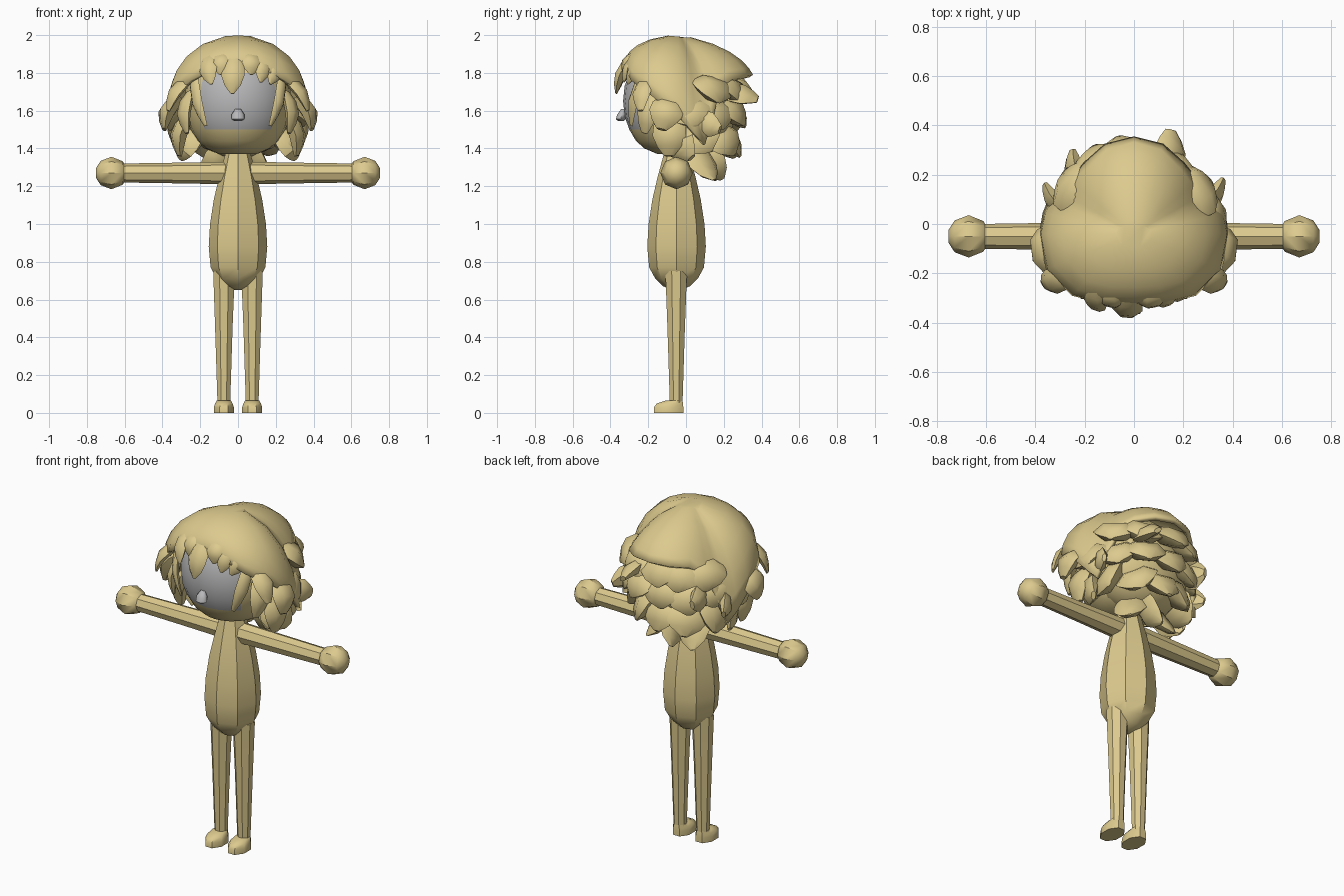
import bpy, bmesh, math, random
from mathutils import Vector

if "Cube" in bpy.data.objects:
    bpy.data.objects.remove(bpy.data.objects["Cube"])

random.seed(4)


def material(name, rgb):
    m = bpy.data.materials.new(name)
    m.diffuse_color = (*rgb, 1)
    m.use_nodes = True
    m.node_tree.nodes["Principled BSDF"].inputs["Base Color"].default_value = m.diffuse_color
    return m


TAN = material("warm tan", (0.72, 0.59, 0.27))
GREY = material("face grey", (0.48, 0.48, 0.49))
AXIS = Vector((0, -0.05, 1.62))          # middle of the head


def skin(name, rings, mat=TAN, angle=40, caps=(True, True)):
    """Bridge equal rings of points into a mesh object."""
    bm = bmesh.new()
    loops = [[bm.verts.new(p) for p in ring] for ring in rings]
    n = len(loops[0])
    for a, b in zip(loops, loops[1:]):
        for i in range(n):
            j = (i + 1) % n
            bm.faces.new((a[i], a[j], b[j], b[i]))
    if caps[0]:
        bm.faces.new(loops[0])
    if caps[1]:
        bm.faces.new(loops[-1])
    bmesh.ops.recalc_face_normals(bm, faces=bm.faces)
    me = bpy.data.meshes.new(name)
    bm.to_mesh(me)
    bm.free()
    me.materials.append(mat)
    ob = bpy.data.objects.new(name, me)
    bpy.context.collection.objects.link(ob)
    bpy.ops.object.select_all(action='DESELECT')
    ob.select_set(True)
    bpy.context.view_layer.objects.active = ob
    bpy.ops.object.shade_smooth_by_angle(angle=math.radians(angle))
    return ob


def ring(c, u, v, sides, turn=0.0):
    """Ellipse of points around c with half axes u and v."""
    c, u, v = Vector(c), Vector(u), Vector(v)
    out = []
    for i in range(sides):
        a = 2 * math.pi * (i + turn) / sides
        out.append(c + u * math.cos(a) + v * math.sin(a))
    return out


def upright(name, rows, x=0, sides=8, turn=0.0, **kw):
    """Rows are (z, y centre, x radius, y radius)."""
    return skin(name, [ring((x, y, z), (rx, 0, 0), (0, ry, 0), sides, turn)
                       for z, y, rx, ry in rows], **kw)


# Body
upright("body", [(z, -0.05, r, r) for z, r in (
    (0.65, 0.02), (0.67, 0.07), (0.71, 0.112), (0.77, 0.145), (0.88, 0.155),
    (1.0, 0.148), (1.13, 0.128), (1.25, 0.10), (1.39, 0.062))], angle=38)

for side, s in (("left", -1), ("right", 1)):
    # Legs
    skin(side + "_leg", [ring((s * x, -0.052, z), (r, 0, 0), (0, r, 0), 8, 0.5)
                         for z, x, r in ((0.75, 0.074, 0.062), (0.45, 0.075, 0.05),
                                         (0.04, 0.075, 0.036))])
    # Feet
    upright(side + "_foot", [(0, -0.092, 0.057, 0.084), (0.03, -0.092, 0.057, 0.084),
                             (0.05, -0.085, 0.05, 0.075), (0.066, -0.062, 0.04, 0.047)],
            x=s * 0.075, turn=0.5)
    # Arms
    skin(side + "_arm", [ring((s * x, -0.05, 1.27), (0, r, 0), (0, 0, r), 8)
                         for x, r in ((0.04, 0.06), (0.3, 0.055), (0.63, 0.05))])
    # Hands
    skin(side + "_hand", [ring((s * (0.67 - 0.086 * math.cos(a)), -0.05, 1.27),
                               (0, 0.086 * math.sin(a), 0),
                               (0, 0, 0.086 * math.sin(a)), 8)
                          for a in (0.25, 0.8, 1.57, 2.3, 2.85)], angle=40)

# Head with a grey face panel
head = upright("head", [(z, -0.05, r, r) for z, r in (
    (1.37, 0.10), (1.40, 0.17), (1.44, 0.215), (1.50, 0.25), (1.57, 0.275),
    (1.65, 0.283), (1.73, 0.275), (1.80, 0.25), (1.87, 0.20), (1.93, 0.10))],
    sides=24)
head.data.materials.append(GREY)
for p in head.data.polygons:
    if p.center.z > 1.5 and p.center.z < 1.79 and p.center.y < -0.2 and abs(p.center.x) < 0.2:
        p.material_index = 1

# Nose
upright("nose", [(1.545, -0.345, 0.018, 0.014), (1.555, -0.345, 0.035, 0.026),
                 (1.58, -0.34, 0.034, 0.024), (1.61, -0.33, 0.014, 0.012)],
        mat=GREY, angle=60)

# Hair cap: spokes from the crown, (angle, reach, dome floor, hem height)
HEM = [(-90, 0.285, 1.85, 1.85), (-65, 0.31, 1.82, 1.82), (-45, 0.355, 1.76, 1.76),
       (-22, 0.385, 1.68, 1.68), (0, 0.385, 1.57, 1.57), (13, 0.38, 1.48, 1.48),
       (22, 0.375, 1.42, 1.40), (30, 0.38, 1.45, 1.55), (40, 0.385, 1.56, 1.72),
       (55, 0.39, 1.68, 1.77), (72, 0.395, 1.76, 1.785), (90, 0.395, 1.79, 1.79)]
HEM += [(180 - a, r, f, z) for a, r, f, z in HEM[-2:0:-1]]


def dome(a, r, floor, t):
    """Point on a cap spoke; the back runs straighter than the front."""
    a = math.radians(a)
    q, back = t * math.pi / 2, 0.35 * max(0, math.sin(a))
    rr = r * ((1 - back) * math.sin(q) + back * t)
    zz = floor + (2.0 - floor) * ((1 - back) * math.cos(q) + back * (1 - t))
    return Vector((rr * math.cos(a), -0.04 + rr * math.sin(a), zz))


spokes = []
for a, r, floor, hem in HEM:
    end = 1.0
    while end > 0.3 and dome(a, r, floor, end).z < hem - 0.002:
        end -= 0.005
    spokes.append([dome(a, r, floor, end * t) for t in (0.12, 0.35, 0.55, 0.72, 0.87, 1.0)])
cap = skin("hair_cap", list(zip(*spokes)), caps=(True, False))
thick = cap.modifiers.new("thickness", 'SOLIDIFY')
thick.thickness = 0.025
thick.offset = -1

# Hair mass behind the head
upright("back_hair_core", [(1.60 + 0.25 * math.sin(a), 0.04, 0.30 * math.cos(a), 0.23 * math.cos(a))
                           for a in (-1.3, -0.9, -0.45, 0, 0.45, 0.9, 1.3)], sides=14)


def lock(name, root, tip, width, bulge=0.03, flat=0.5, blunt=0.15):
    """Tapered, flattened strand bulging away from the head."""
    root, tip = Vector(root), Vector(tip)
    along = (tip - root).normalized()
    out = (root + tip) / 2 - AXIS
    out = (out - along * out.dot(along)).normalized()
    across = along.cross(out)
    rings = []
    for t, k in ((0, 0.6), (0.25, 0.95), (0.55, 1), (0.8, 0.7), (1, blunt)):
        c = root.lerp(tip, t) + out * bulge * math.sin(math.pi * t)
        rings.append(ring(c, across * width * k, out * width * k * flat, 6))
    return skin(name, rings)


# Fringe over the forehead
for i, (x0, y0, z0, x1, y1, z1, w) in enumerate((
        (-0.02, -0.28, 1.89, -0.03, -0.37, 1.69, 0.062),
        (-0.16, -0.25, 1.89, -0.14, -0.35, 1.74, 0.05),
        (0.07, -0.26, 1.90, 0.07, -0.33, 1.79, 0.055),
        (0.13, -0.25, 1.89, 0.12, -0.33, 1.75, 0.045),
        (-0.09, -0.26, 1.90, -0.09, -0.33, 1.79, 0.05),
        (0.20, -0.22, 1.86, 0.17, -0.31, 1.74, 0.045))):
    lock(f"fringe_{i}", (x0, y0, z0), (x1, y1, z1), w, bulge=0.02)

# Strands framing the face and cheeks
for side, s in (("left", -1), ("right", 1)):
    for i, (x0, y0, z0, x1, y1, z1, w) in enumerate((
            (0.23, -0.22, 1.80, 0.17, -0.29, 1.52, 0.036),
            (0.25, -0.20, 1.77, 0.37, -0.24, 1.60, 0.055),
            (0.25, -0.16, 1.70, 0.27, -0.22, 1.48, 0.06),
            (0.31, -0.08, 1.66, 0.39, -0.13, 1.50, 0.09),
            (0.26, -0.08, 1.58, 0.31, -0.09, 1.36, 0.09),
            (0.21, -0.04, 1.48, 0.31, 0.03, 1.35, 0.09))):
        lock(f"{side}_strand_{i}", (s * x0, y0, z0), (s * x1, y1, z1), w, blunt=0.3)

# Broad stacked tufts round the back: (angles, root reach/height, tip reach/height, width)
LAYERS = [((38, 66, 93, 118, 142), 0.22, 1.76, 0.385, 1.65, 0.125),
          ((8, 36, 65, 94, 122, 147, 172), 0.22, 1.64, 0.365, 1.51, 0.125),
          ((25, 58, 90, 122, 155), 0.18, 1.51, 0.325, 1.37, 0.12),
          ((50, 92, 132), 0.11, 1.42, 0.24, 1.24, 0.09)]
for n, (angles, r0, z0, r1, z1, w) in enumerate(LAYERS):
    for i, a in enumerate(angles):
        b = math.radians(a + random.uniform(-7, 7))
        a = math.radians(a)
        r = r1 + random.uniform(-0.01, 0.02)
        z = z1 + random.uniform(-0.02, 0.02)
        lock(f"back_tuft_{n}_{i}", (r0 * math.cos(a), -0.04 + r0 * math.sin(a), z0),
             (r * math.cos(b), -0.04 + r * math.sin(b), z), w, bulge=0.02, flat=0.45)

# Stray points sticking out past the cap
for i, (x0, y0, z0, x1, y1, z1, w) in enumerate((
        (0.13, 0.2, 1.70, 0.15, 0.38, 1.66, 0.08),
        (-0.22, 0.16, 1.60, -0.25, 0.30, 1.58, 0.08),
        (0.28, 0.06, 1.55, 0.36, 0.18, 1.50, 0.07),
        (-0.28, 0.04, 1.55, -0.36, 0.16, 1.50, 0.07))):
    lock(f"stray_point_{i}", (x0, y0, z0), (x1, y1, z1), w, bulge=0.01, blunt=0.35)
